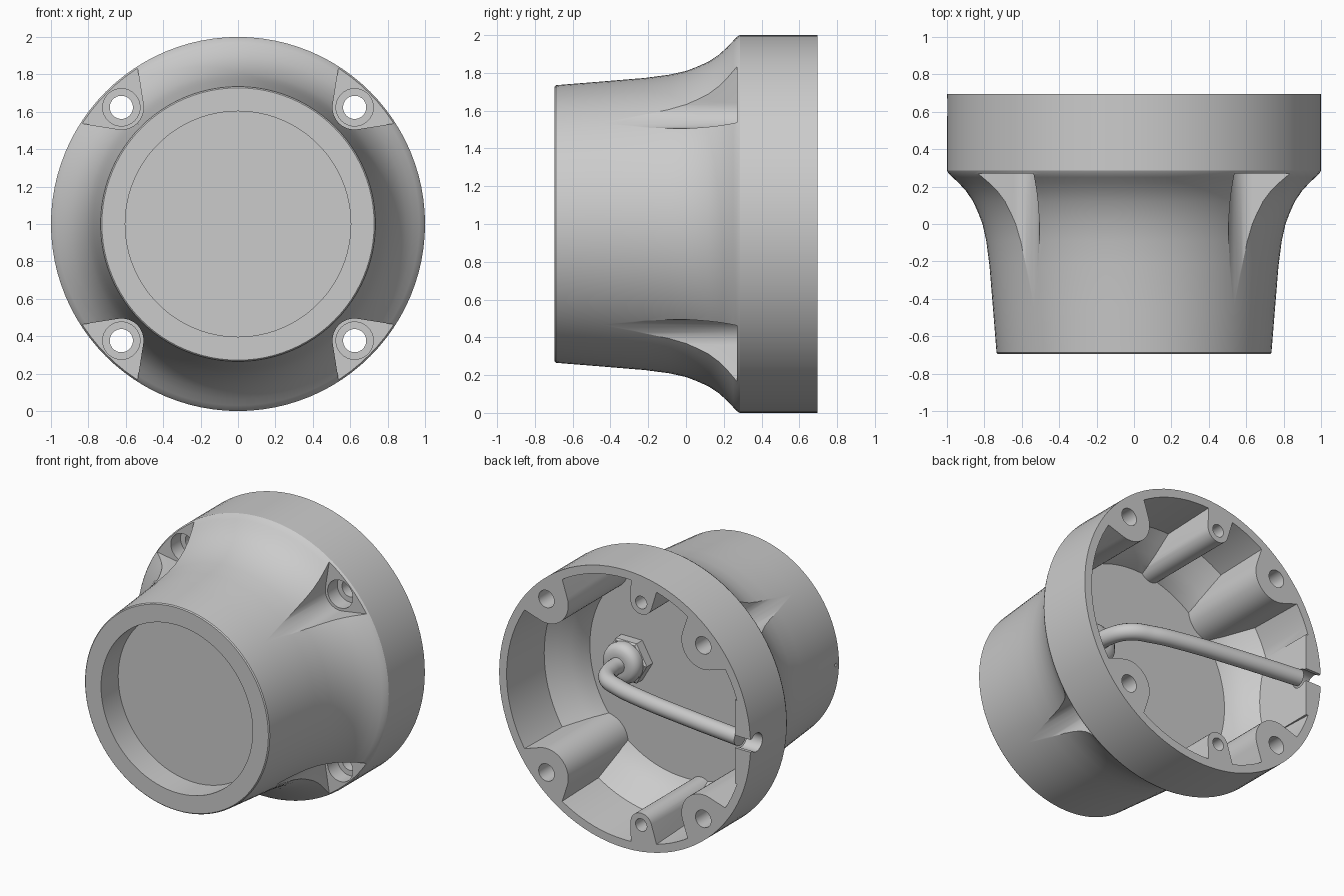
import bpy, bmesh, math
from math import cos, sin, radians, pi
from mathutils import Vector

if "Cube" in bpy.data.objects:
    bpy.data.objects.remove(bpy.data.objects["Cube"])

CZ = 1.0   # height of the housing axis, which runs along y


def make(name, bm):
    bmesh.ops.recalc_face_normals(bm, faces=bm.faces)
    me = bpy.data.meshes.new(name)
    bm.to_mesh(me)
    bm.free()
    ob = bpy.data.objects.new(name, me)
    bpy.context.collection.objects.link(ob)
    return ob


def lathe(name, profile, n=96, x=0, z=0):
    """Capped solid of revolution about a y-parallel axis; profile = (radius, y)."""
    bm = bmesh.new()
    rings = [[bm.verts.new((x + r * cos(2 * pi * i / n), y, CZ + z + r * sin(2 * pi * i / n)))
              for i in range(n)] for r, y in profile]
    for a, b in zip(rings, rings[1:]):
        for i in range(n):
            bm.faces.new((a[i], a[(i + 1) % n], b[(i + 1) % n], b[i]))
    bm.faces.new(rings[0])
    bm.faces.new(rings[-1])
    return make(name, bm)


def wedge(name, centre, ang, r, flare, y0, y1, out=1.3):
    """Prism with a rounded inner end that flares outward along direction ang."""
    f = radians(flare)
    pts = []
    for i in range(17):
        t = pi / 2 + f + (pi - 2 * f) * i / 16
        pts.append((centre + r * cos(t), r * sin(t)))
    u, v = pts[0]
    v_out = v + (out - u) * math.tan(f)
    pts = [(out, v_out)] + pts + [(out, -v_out)]
    bm = bmesh.new()
    c, s = cos(ang), sin(ang)
    a, b = [[bm.verts.new((u * c - v * s, y, CZ + u * s + v * c)) for u, v in pts]
            for y in (y0, y1)]
    bm.faces.new(a)
    bm.faces.new(b)
    for i in range(len(pts)):
        j = (i + 1) % len(pts)
        bm.faces.new((a[i], a[j], b[j], b[i]))
    return make(name, bm)


def box(name, lo, hi):
    bm = bmesh.new()
    bmesh.ops.create_cube(bm, size=1)
    for v in bm.verts:
        v.co = Vector([(l + h) / 2 + c * (h - l) for l, h, c in zip(lo, hi, v.co)])
    return make(name, bm)


def x_cylinder(name, r, x0, x1, y, n=32):
    ob = lathe(name, [(r, x0), (r, x1)], n)
    for v in ob.data.vertices:
        a, b, c = v.co
        v.co = (b, y + a, c)
    ob.data.flip_normals()
    return ob


def activate(ob):
    bpy.ops.object.select_all(action='DESELECT')
    ob.select_set(True)
    bpy.context.view_layer.objects.active = ob


def cut(ob, cutter):
    cutter.hide_render = True
    m = ob.modifiers.new("cut", 'BOOLEAN')
    m.operation, m.solver, m.object = 'DIFFERENCE', 'EXACT', cutter
    activate(ob)
    bpy.ops.object.modifier_apply(modifier=m.name)
    bpy.data.objects.remove(cutter)


def smooth(ob, deg=30):
    activate(ob)
    bpy.ops.object.shade_smooth_by_angle(angle=radians(deg))


# Flared housing
housing = lathe("housing", [
    (0.728, -0.695), (0.735, -0.688), (0.754, -0.45), (0.773, -0.22), (0.79, -0.09),
    (0.81, 0.0), (0.833, 0.06), (0.86, 0.12), (0.897, 0.175), (0.935, 0.217),
    (0.97, 0.25), (0.99, 0.268), (1.0, 0.285), (1.0, 0.695)])

# Rear cavity, with the screw bosses and cable plate left standing
cavity = lathe("cavity", [
    (0.755, 0.014), (0.775, 0.08), (0.815, 0.15), (0.87, 0.22), (0.925, 0.29), (0.945, 0.8)])
corners = [radians(45 + 90 * i) for i in range(4)]
for a in corners:
    cut(cavity, wedge("boss", 0.88, a, 0.172, 27, -0.1, 0.9))
for s in (-1, 1):
    cut(cavity, wedge("small_boss", 0.81, math.atan2(s * 0.80, -0.13), 0.085, 8, -0.1, 0.9))
cut(cavity, box("plate", (-1.2, -0.1, CZ - 0.3), (-0.875, 0.9, CZ + 0.3)))
cut(housing, cavity)

# Front recess
cut(housing, lathe("recess", [(0.603, -0.8), (0.603, -0.5)]))

# Screw pockets, counterbores and through holes
for a in corners:
    x, z = 0.882 * cos(a), 0.882 * sin(a)
    cut(housing, wedge("pocket", 0.88, a, 0.117, 36, -0.6, 0.27))
    cut(housing, lathe("screw_hole", [(0.1, 0.1), (0.1, 0.38), (0.062, 0.38), (0.062, 0.8)], 32, x, z))
for s in (-1, 1):
    cut(housing, lathe("small_hole", [(0.045, 0.3), (0.045, 0.8)], 24, -0.13, s * 0.80))

# Cable notch in the side wall and a small drain hole
cut(housing, x_cylinder("notch_round", 0.066, -1.2, -0.8, 0.625))
cut(housing, box("notch_mouth", (-1.2, 0.63, CZ - 0.045), (-0.8, 0.8, CZ + 0.045)))
cut(housing, x_cylinder("drain", 0.013, -0.9, -0.66, -0.65, 12))
smooth(housing)

# Cable gland: hexagonal nut with a rounded clamping cap
nut = lathe("gland_nut", [(0.165, 0.005), (0.165, 0.08), (0.15, 0.09)], 6, 0.42)
cap = lathe("gland_cap", [(0.14, 0.085), (0.145, 0.12), (0.135, 0.15), (0.11, 0.172), (0.07, 0.175)],
            40, 0.42)
smooth(cap, 45)

# Cable
cu = bpy.data.curves.new("cable", 'CURVE')
cu.dimensions = '3D'
cu.bevel_depth, cu.bevel_resolution, cu.resolution_u = 0.057, 6, 10
cu.use_fill_caps = True
path = [(0.42, 0.1), (0.42, 0.25), (0.36, 0.38), (0.22, 0.45), (0.03, 0.5), (-0.4, 0.57), (-0.87, 0.63)]
sp = cu.splines.new('BEZIER')
sp.bezier_points.add(len(path) - 1)
for p, (x, y) in zip(sp.bezier_points, path):
    p.co = (x, y, CZ)
    p.handle_left_type = p.handle_right_type = 'AUTO'
cable = bpy.data.objects.new("cable", cu)
bpy.context.collection.objects.link(cable)
activate(cable)
bpy.ops.object.convert(target='MESH')
smooth(bpy.context.view_layer.objects.active, 45)
